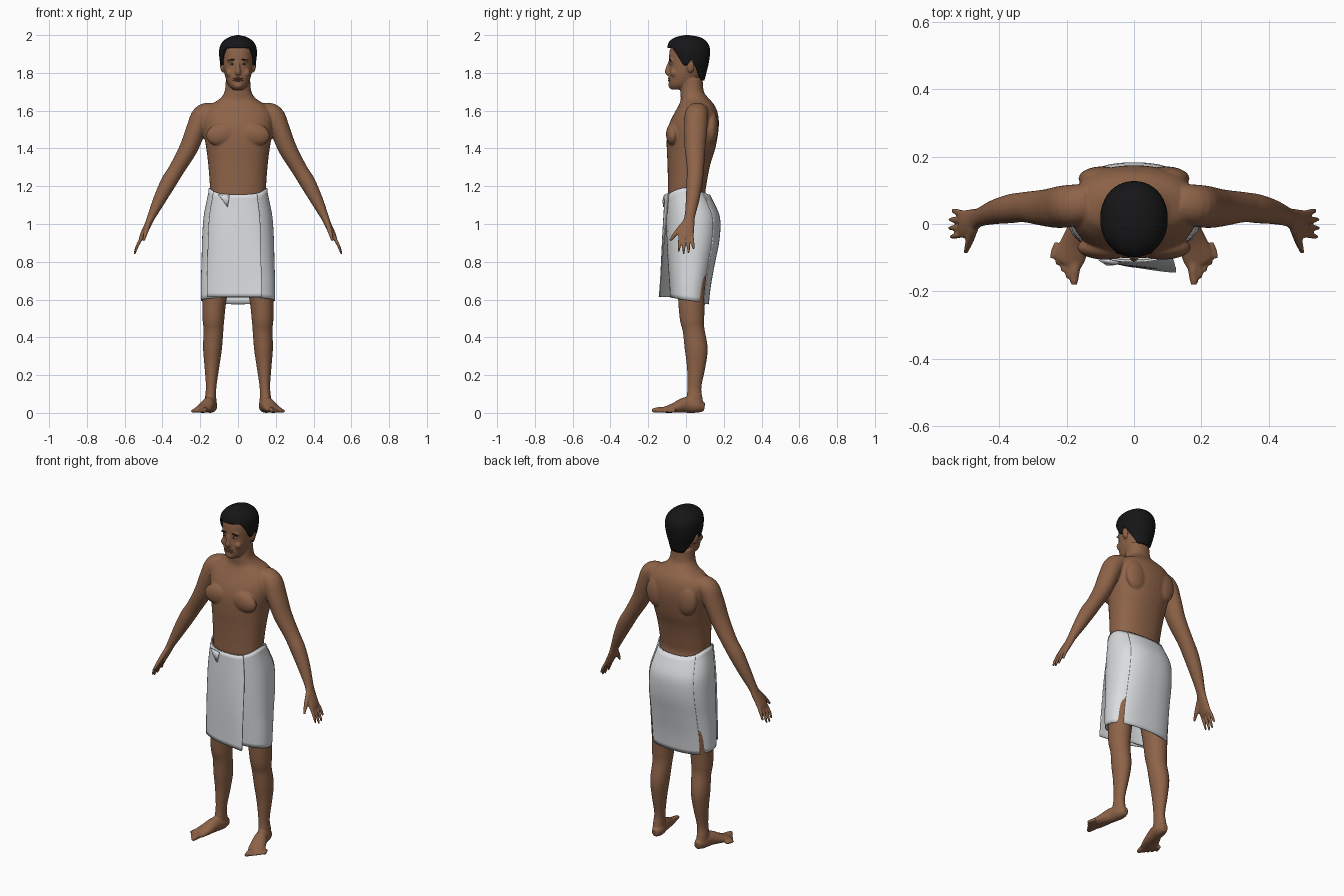
import bpy, bmesh
from math import sin, cos, pi, radians, exp
from mathutils import Vector, Matrix

if "Cube" in bpy.data.objects:
    bpy.data.objects.remove(bpy.data.objects["Cube"])


def material(name, rgb):
    m = bpy.data.materials.new(name)
    m.use_nodes = True
    m.diffuse_color = (*rgb, 1)
    m.node_tree.nodes["Principled BSDF"].inputs["Base Color"].default_value = (*rgb, 1)
    return m


SKIN = material("brown skin", (0.27, 0.125, 0.065))
HAIR = material("black hair", (0.008, 0.008, 0.009))
CLOTH = material("white towel", (0.70, 0.72, 0.74))
WHITE = material("eye white", (0.55, 0.5, 0.45))
LIPS = material("lips", (0.2, 0.075, 0.05))


def finish(name, bm, mat):
    bmesh.ops.recalc_face_normals(bm, faces=bm.faces)
    me = bpy.data.meshes.new(name)
    for f in bm.faces:
        f.smooth = True
    bm.to_mesh(me)
    bm.free()
    ob = bpy.data.objects.new(name, me)
    bpy.context.collection.objects.link(ob)
    me.materials.append(mat)
    return ob


def dense(rows, k=5):
    """Catmull-Rom subdivision of a list of number tuples."""
    out = []
    for i in range(len(rows) - 1):
        p0, p1, p2, p3 = (Vector(rows[min(max(i + j, 0), len(rows) - 1)]) for j in (-1, 0, 1, 2))
        for s in range(k):
            t = s / k
            out.append(0.5 * (2 * p1 + (p2 - p0) * t + (2 * p0 - 5 * p1 + 4 * p2 - p3) * t * t
                              + (3 * p1 - p0 - 3 * p2 + p3) * t ** 3))
    return out + [Vector(rows[-1])]


def power(v, n):
    return (1 if v >= 0 else -1) * abs(v) ** (2 / n)


def limb(bm, rows, side=1, flat=False, n=2, seg=24):
    """Closed tube through rows of (x, y, z, width radius, depth radius)."""
    rows = dense(rows)
    rings = []
    for i, r in enumerate(rows):
        a, b = rows[max(i - 1, 0)], rows[min(i + 1, len(rows) - 1)]
        t = Vector((0, 0, 1)) if flat else Vector(b[:3]) - Vector(a[:3])
        t.normalize()
        ref = Vector((0, 0, 1)) if abs(t.y) > 0.7 else Vector((0, 1, 0))
        u = ref.cross(t).normalized()
        v = t.cross(u)
        ring = []
        for k in range(seg):
            w = 2 * pi * k / seg
            p = Vector(r[:3]) + u * r[3] * power(cos(w), n) + v * r[4] * power(sin(w), n)
            ring.append(bm.verts.new((p.x * side, p.y, p.z)))
        rings.append(ring)
    for a, b in zip(rings, rings[1:]):
        for k in range(seg):
            j = (k + 1) % seg
            bm.faces.new((a[k], a[j], b[j], b[k]))
    bm.faces.new(rings[0])
    bm.faces.new(rings[-1])


def blob(bm, loc, size, tilt=0):
    mat = Matrix.Translation(loc) @ Matrix.Rotation(tilt, 4, "Y") @ Matrix.Diagonal((*size, 1))
    bmesh.ops.create_uvsphere(bm, u_segments=20, v_segments=12, radius=1, matrix=mat)


def stack(table):
    """Rows of (height, front, back, half width) as tube rows."""
    return [(0, (f + b) / 2, z, w, (b - f) / 2) for z, f, b, w in table]


# ---- body: overlapping volumes fused into one skin ----
bm = bmesh.new()
TORSO = [(.80, -.06, .12, .15), (.95, -.085, .155, .165), (1.05, -.09, .14, .16), (1.15, -.096, .105, .148),
         (1.22, -.096, .11, .15), (1.32, -.098, .13, .158), (1.40, -.102, .155, .168),
         (1.48, -.1, .17, .182), (1.54, -.085, .174, .19), (1.59, -.06, .167, .185),
         (1.63, -.038, .15, .15), (1.66, -.028, .125, .1), (1.70, -.03, .095, .071), (1.77, -.03, .088, .064)]
HEAD = [(1.712, -.08, 0, .025), (1.735, -.09, .04, .05), (1.77, -.092, .07, .065), (1.80, -.09, .085, .073),
        (1.84, -.088, .095, .078), (1.88, -.09, .1, .08), (1.93, -.083, .1, .079), (1.97, -.055, .075, .055),
        (1.983, -.02, .04, .02)]
limb(bm, stack(TORSO), flat=True, n=2.25, seg=40)
limb(bm, stack(HEAD), flat=True, n=2.15, seg=32)
limb(bm, [(0, -.085, 1.86, .008, .008), (0, -.094, 1.83, .01, .012), (0, -.098, 1.805, .015, .014),
          (0, -.09, 1.792, .015, .01)], seg=12)
blob(bm, (0, -.078, 1.733), (.024, .016, .016))

ARM = [(.13, .065, 1.60, .045, .055), (.185, .055, 1.575, .058, .062), (.222, .05, 1.50, .053, .062),
       (.262, .048, 1.40, .049, .055), (.325, .05, 1.29, .042, .045), (.368, .045, 1.22, .042, .043),
       (.415, .035, 1.13, .034, .036), (.458, .02, 1.04, .022, .028), (.475, .012, 1.0, .018, .034),
       (.502, 0, .945, .016, .042), (.514, 0, .92, .011, .04)]
LEG = [(.095, .04, .95, .08, .095), (.11, .035, .75, .078, .085), (.125, .03, .6, .064, .072),
       (.13, .032, .5, .058, .065), (.13, .04, .44, .053, .058), (.135, .054, .34, .05, .061),
       (.138, .054, .25, .04, .05), (.142, .045, .14, .028, .037), (.145, .045, .08, .03, .042),
       (.145, .05, .03, .032, .045)]
FOOT = [(.14, .098, .03, .018, .022), (.143, .06, .036, .034, .036), (.155, 0, .042, .036, .042),
        (.175, -.06, .027, .044, .027), (.192, -.105, .017, .045, .017), (.198, -.12, .014, .036, .013)]

for s in (1, -1):
    limb(bm, ARM, s)
    limb(bm, LEG, s)
    limb(bm, FOOT, s)
    # fingers and thumb
    for k, tip in enumerate((.853, .84, .845, .866)):
        y = -.031 + .021 * k
        drop = .925 - tip
        limb(bm, [(.507, y, .935, .0095, .0095), (.515 + drop * .22, y * 1.15, .925 - drop * .5, .009, .009),
                  (.513 + drop * .42, y * 1.25, tip, .006, .006)], s, seg=10)
    limb(bm, [(.475, -.01, 1.0, .014, .018), (.488, -.05, .955, .012, .013), (.5, -.085, .912, .007, .007)], s, seg=10)
    # toes
    for k in range(5):
        f = k / 4
        r = .016 - .006 * min(1, f * 2)
        limb(bm, [(.172 + .055 * f, -.1 + .045 * f, r + .002, r, r), (.176 + .062 * f, -.14 + .055 * f, r, r, r),
                  (.179 + .065 * f, -.18 + .078 * f, r * .8, r * .7, r * .7)], s, seg=10)
    # chest, shoulder blade, brow, cheek, ear
    blob(bm, (s * .085, -.07, 1.475), (.085, .036, .06), s * .2)
    blob(bm, (s * .095, .135, 1.51), (.07, .036, .09))
    blob(bm, (s * .032, -.077, 1.866), (.026, .011, .008))
    blob(bm, (s * .043, -.065, 1.80), (.022, .018, .022))
    blob(bm, (s * .085, .025, 1.832), (.01, .02, .032), s * .15)
body = finish("body", bm, SKIN)
mod = body.modifiers.new("fuse", "REMESH")
mod.mode, mod.voxel_size, mod.use_smooth_shade = "VOXEL", 0.005, True
mod = body.modifiers.new("soften", "SMOOTH")
mod.factor, mod.iterations = 0.5, 5

# ---- face details ----
bm = bmesh.new()
for s in (1, -1):
    blob(bm, (s * .032, -.077, 1.846), (.013, .009, .006))
finish("eyes", bm, WHITE)
bm = bmesh.new()
for s in (1, -1):
    blob(bm, (s * .032, -.0835, 1.846), (.0055, .004, .0055))
    blob(bm, (s * .034, -.084, 1.869), (.022, .006, .004), s * .1)
finish("irises_and_eyebrows", bm, HAIR)
bm = bmesh.new()
for z in (1.770, 1.760):
    blob(bm, (0, -.086, z), (.027, .01, .0055))
finish("lips", bm, LIPS)


def shell(name, table, low, high, mat, a0=0, a1=2 * pi, n=2, seg=72, rows=24, ease=False, shift=None, thick=.006):
    """Sheet wrapped round a profile between two height lines."""
    table = dense(table)
    bm = bmesh.new()
    full = a1 - a0 > 6.28
    grid = []
    for i in range(rows + 1):
        t = i / rows
        line = []
        for k in range(seg + (not full)):
            f = k / seg
            a = a0 + (a1 - a0) * f
            z = low(a) + (high(a) - low(a)) * (sin(t * pi / 2) if ease else t)
            j = 0
            while j < len(table) - 2 and table[j + 1][0] < z:
                j += 1
            p, q = table[j], table[j + 1]
            _, yf, yb, w = p.lerp(q, min(1, max(0, (z - p[0]) / (q[0] - p[0]))))
            out, push = shift(f, t) if shift else (0, 0)
            line.append(bm.verts.new(((w + out) * power(cos(a), n),
                                      (yf + yb) / 2 + ((yb - yf) / 2 + out) * power(sin(a), n) - push, z)))
        grid.append(line)
    for a, b in zip(grid, grid[1:]):
        for k in range(seg):
            j = (k + 1) % len(a)
            bm.faces.new((a[k], a[j], b[j], b[k]))
    if ease:
        bmesh.ops.remove_doubles(bm, verts=grid[-1], dist=.02)
    ob = finish(name, bm, mat)
    mod = ob.modifiers.new("thickness", "SOLIDIFY")
    mod.thickness, mod.offset = thick, -1
    return ob


# ---- hair cap with sideburns and a low nape ----
SCALP = [(1.74, -.04, .092, .066), (1.80, -.075, .108, .08), (1.85, -.09, .12, .094), (1.90, -.096, .127, .1),
         (1.94, -.098, .124, .096), (1.97, -.085, .105, .077), (1.99, -.052, .072, .046), (2.0, -.004, .016, .006)]


def hairline(a):
    s = sin(a)
    if s < -.75:
        return 1.932
    if s < -.05:
        return 1.932 - .092 * min(1, (s + .75) / .5)
    if s < .3:
        return 1.84 + .03 * sin((s + .05) / .35 * pi)
    return 1.84 - .08 * min(1, (s - .3) / .5)


shell("hair", SCALP, hairline, lambda a: 2.0, HAIR, n=2.1, ease=True, thick=.014)

# ---- towel: inner wrap, overlapping front flap, back panel ----
WRAP = [(.57, -.082, .115, .196), (.68, -.088, .128, .197), (.8, -.096, .15, .193), (.92, -.102, .173, .19),
        (1.03, -.105, .176, .183), (1.1, -.106, .15, .171), (1.16, -.107, .12, .158), (1.2, -.106, .112, .154)]


def hem(a):
    return .595 - .016 * sin(a)


def rim(a):
    return 1.155 + .036 * abs(cos(a)) ** 3


shell("towel_wrap", WRAP, hem, rim, CLOTH, n=2.4)
shell("towel_front_flap", WRAP, lambda a: .613, lambda a: rim(a) + .002, CLOTH, radians(-141), radians(-56), n=2.4,
      seg=36, shift=lambda f, t: (.006, .058 * (1 - t) * f ** 1.5 + .012 * (1 - t)))
shell("towel_back_panel", WRAP, lambda a: hem(a) - .004, rim, CLOTH, radians(45), radians(138), n=2.4,
      seg=36, shift=lambda f, t: (.005, 0))

# ---- tucked corner at the waist ----
bm = bmesh.new()
pts = [(-.105, -.108, 1.157), (-.045, -.118, 1.15), (-.055, -.122, 1.09), (-.08, -.124, 1.125)]
bm.faces.new([bm.verts.new(p) for p in pts])
tuck = finish("towel_tuck", bm, CLOTH)
mod = tuck.modifiers.new("thickness", "SOLIDIFY")
mod.thickness = .008
